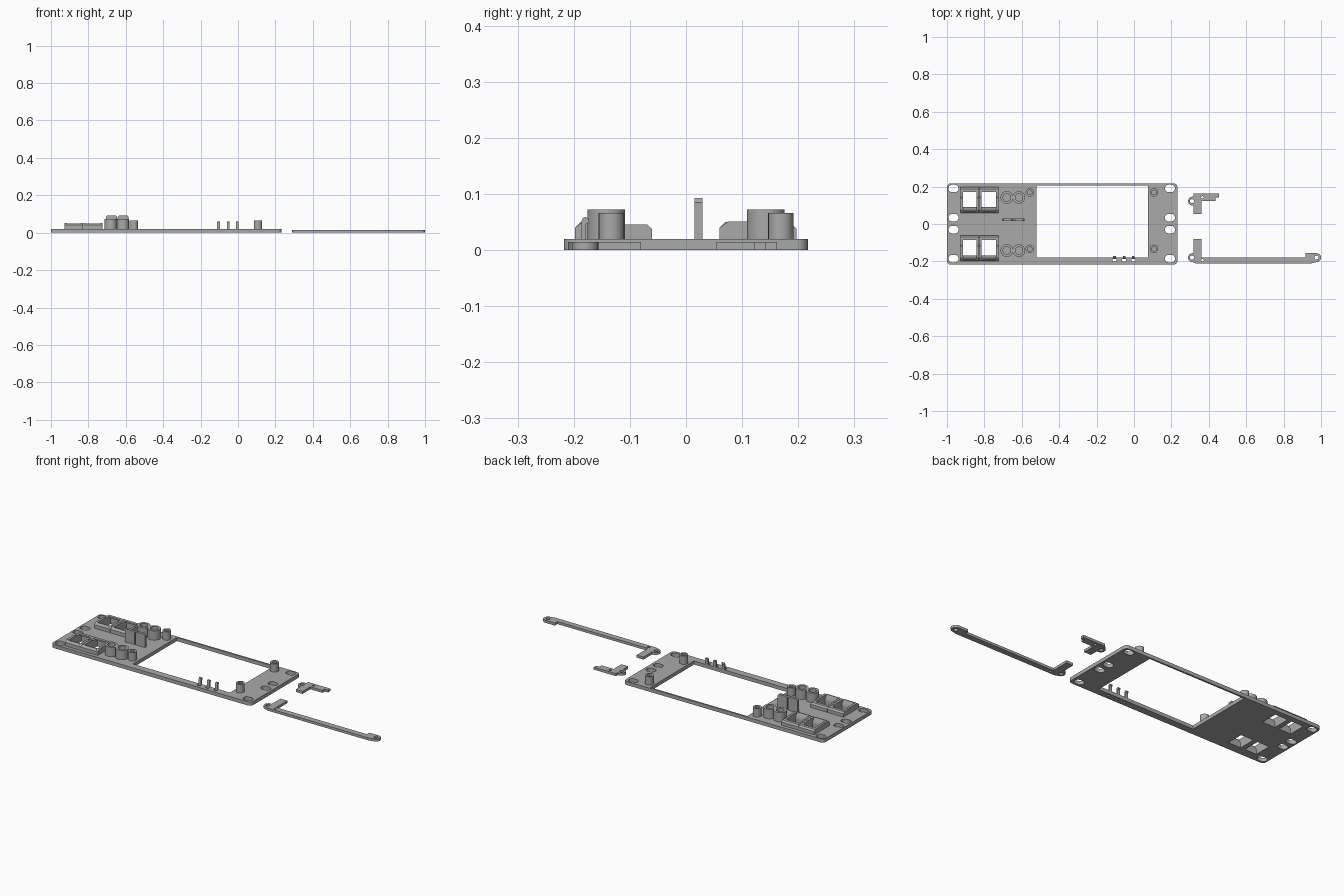
import bpy, bmesh, math
from mathutils import Matrix

if "Cube" in bpy.data.objects:
    bpy.data.objects.remove(bpy.data.objects["Cube"])

grey = bpy.data.materials.new("plain_grey")
grey.diffuse_color = (0.4, 0.4, 0.4, 1)
grey.use_nodes = True
grey.node_tree.nodes["Principled BSDF"].inputs["Base Color"].default_value = grey.diffuse_color

T = 0.02        # panel thickness
ARM = 0.014     # bracket thickness


def arc(cx, cy, r, a0, a1, n=10):
    return [(cx + r * math.cos(math.radians(a0 + (a1 - a0) * i / n)),
             cy + r * math.sin(math.radians(a0 + (a1 - a0) * i / n))) for i in range(n + 1)]


def circle(cx, cy, r, n=28):
    return arc(cx, cy, r, 0, 360, n)[:-1]


def rect(x0, x1, y0, y1):
    return [(x0, y0), (x1, y0), (x1, y1), (x0, y1)]


def rounded(x0, x1, y0, y1, r, n=5):
    return (arc(x1 - r, y1 - r, r, 0, 90, n) + arc(x0 + r, y1 - r, r, 90, 180, n)
            + arc(x0 + r, y0 + r, r, 180, 270, n) + arc(x1 - r, y0 + r, r, 270, 360, n))


def extrude(name, loops, lo, hi, along_x=False):
    """Fill the first loop, leave the others as holes, extrude from lo to hi."""
    cu = bpy.data.curves.new(name, 'CURVE')
    cu.dimensions = '2D'
    cu.fill_mode = 'BOTH'
    cu.extrude = (hi - lo) / 2
    for pts in loops:
        sp = cu.splines.new('POLY')
        sp.points.add(len(pts) - 1)
        for p, (x, y) in zip(sp.points, pts):
            p.co = (x, y, 0, 1)
        sp.use_cyclic_u = True
    tmp = bpy.data.objects.new(name + "_curve", cu)
    bpy.context.collection.objects.link(tmp)
    bpy.context.view_layer.update()
    me = bpy.data.meshes.new_from_object(tmp)
    bpy.data.objects.remove(tmp)
    bpy.data.curves.remove(cu)
    me.transform(Matrix.Translation((0, 0, (lo + hi) / 2)))
    if along_x:   # profile drawn in y, z
        me.transform(Matrix(((0, 0, 1, 0), (1, 0, 0, 0), (0, 1, 0, 0), (0, 0, 0, 1))))
    bm = bmesh.new()
    bm.from_mesh(me)
    bmesh.ops.remove_doubles(bm, verts=bm.verts, dist=1e-5)
    bmesh.ops.recalc_face_normals(bm, faces=bm.faces)
    bm.to_mesh(me)
    bm.free()
    me.shade_smooth()
    me.set_sharp_from_angle(angle=math.radians(35))
    me.materials.clear()
    me.materials.append(grey)
    ob = bpy.data.objects.new(name, me)
    bpy.context.collection.objects.link(ob)
    return ob


# Main panel with window, mounting slots, port openings and pin slots
PINS = (-0.104, -0.053, -0.003)
PORTS = ((-0.914, -0.842), (-0.815, -0.738))
SHIFTS = (0, -0.258)
loops = [rounded(-1, 0.232, -0.217, 0.217, 0.02),
         rect(-0.522, 0.075, -0.178, 0.207)]
for x in (-0.965, 0.192):
    for y in (0.19, 0.034, -0.03, -0.185):
        loops.append(rounded(x - 0.027, x + 0.027, y - 0.02, y + 0.02, 0.0195))
for x0, x1 in PORTS:
    for s in SHIFTS:
        loops.append(rect(x0, x1, 0.09 + s, 0.185 + s))
for x in PINS:
    loops.append(rect(x - 0.01, x + 0.01, -0.2, -0.187))
extrude("panel", loops, 0, T)

# Port housings: cheeks, high rear bar and sloped front bar
for s in SHIFTS:
    cheek = [(0.06 + s, T - 0.002), (0.197 + s, T - 0.002), (0.197 + s, 0.038),
             (0.188 + s, 0.046), (0.145 + s, 0.046), (0.138 + s, 0.051),
             (0.075 + s, 0.051), (0.06 + s, 0.04)]
    for x0, x1 in ((-0.927, -0.914), (-0.842, -0.829), (-0.827, -0.815), (-0.738, -0.725)):
        extrude("port_cheek", [cheek], x0, x1, True)
    rear = [(0.185 + s, T - 0.002), (0.197 + s, T - 0.002), (0.197 + s, 0.038),
            (0.188 + s, 0.046), (0.172 + s, 0.046), (0.172 + s, 0.038), (0.185 + s, 0.034)]
    front = [(0.06 + s, T - 0.002), (0.09 + s, T - 0.002), (0.09 + s, 0.026),
             (0.076 + s, 0.05), (0.07 + s, 0.05), (0.06 + s, 0.04)]
    for x0, x1 in PORTS:
        extrude("port_rear_bar", [rear], x0, x1, True)
        extrude("port_front_bar", [front], x0, x1, True)

# Large light guides, each an open tube
for x in (-0.68, -0.615):
    for y in (0.142, -0.142):
        extrude("large_tube", [circle(x, y, 0.0335), circle(x, y, 0.02)], T - 0.002, 0.072)

# Screw posts around the window
for x in (-0.557, 0.107):
    for y in (0.169, -0.133):
        extrude("screw_post", [circle(x, y, 0.0225), circle(x, y, 0.012)], T - 0.002, 0.066)

# Pair of upright divider fins
for x0, x1 in ((-0.706, -0.648), (-0.643, -0.585)):
    fin = extrude("divider_fin", [[(x0, T - 0.002), (x1, T - 0.002), (x1, 0.085),
                                   (x1 - 0.008, 0.093), (x0 + 0.008, 0.093), (x0, 0.085)]],
                  -0.0295, -0.0155)
    fin.data.transform(Matrix.Rotation(math.pi / 2, 4, 'X'))

# Snap pins on the lower rail with hooked tips
hook = [(-0.187, T - 0.005), (-0.178, T - 0.005), (-0.178, 0.046), (-0.172, 0.05),
        (-0.174, 0.056), (-0.179, 0.059), (-0.184, 0.057), (-0.187, 0.05)]
for x in PINS:
    extrude("snap_pin", [hook], x - 0.007, x + 0.007, True)

# Long bracket arm
extrude("long_bracket", [
    arc(0.313, -0.18, 0.024, 90, 270)
    + [(0.33, -0.21), (0.95, -0.21)]
    + arc(0.976, -0.18, 0.024, -90, 90)
    + [(0.917, -0.156), (0.917, -0.178), (0.36, -0.178), (0.36, -0.08), (0.318, -0.08), (0.318, -0.156)],
    circle(0.31, -0.18, 0.011, 16), circle(0.976, -0.18, 0.011, 16),
    circle(0.366, -0.194, 0.007, 12)], 0, ARM)

# Short bracket arm
extrude("short_bracket", [
    arc(0.313, 0.122, 0.024, 90, 270)
    + [(0.318, 0.098), (0.318, 0.054), (0.36, 0.054), (0.36, 0.122), (0.435, 0.122),
       (0.435, 0.142), (0.455, 0.142), (0.455, 0.162), (0.318, 0.162), (0.318, 0.146)],
    circle(0.31, 0.122, 0.011, 16), circle(0.366, 0.142, 0.007, 12)], 0, ARM)
